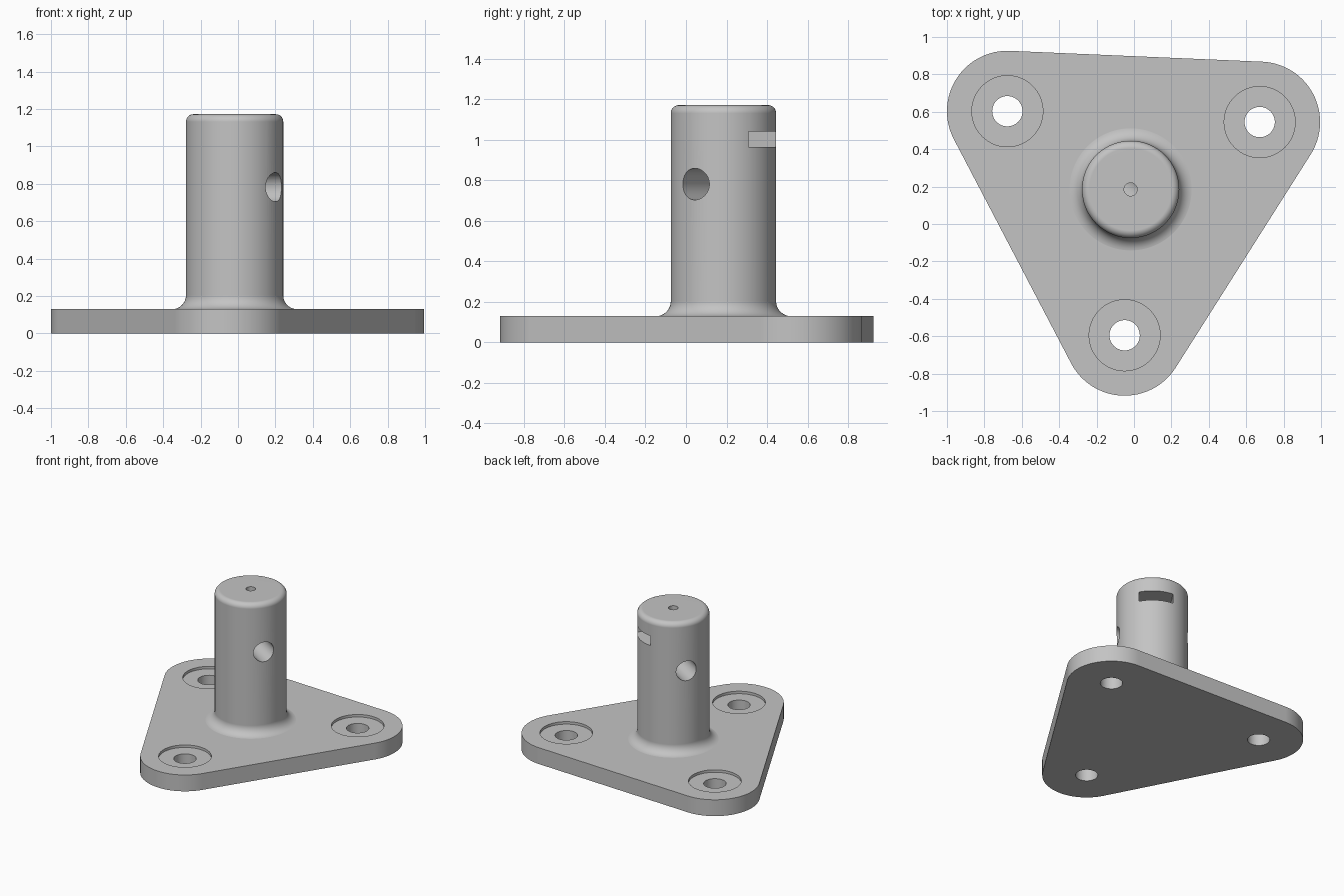
import bpy
import bmesh
from math import pi, sin, cos, atan2, radians
from mathutils import Matrix, Vector

if "Cube" in bpy.data.objects:
    bpy.data.objects.remove(bpy.data.objects["Cube"], do_unlink=True)

CORNERS = [Vector((-0.05, -0.595)), Vector((0.672, 0.545)), Vector((-0.677, 0.603))]
CORNER_R = 0.323
PLATE_T = 0.13
AXIS = Vector((-0.018, 0.185, 0))
POST_R, POST_TOP = 0.26, 1.172
TURN = radians(-33)          # direction of the cross hole

gray = bpy.data.materials.new("plain gray")
gray.use_nodes = True
gray.diffuse_color = (0.55, 0.55, 0.55, 1)
gray.node_tree.nodes["Principled BSDF"].inputs["Base Color"].default_value = gray.diffuse_color


def make_object(name, bm):
    bmesh.ops.recalc_face_normals(bm, faces=bm.faces)
    mesh = bpy.data.meshes.new(name)
    bm.to_mesh(mesh)
    bm.free()
    mesh.materials.append(gray)
    obj = bpy.data.objects.new(name, mesh)
    bpy.context.scene.collection.objects.link(obj)
    return obj


def cylinder(name, radius, low, high, matrix, sides=64):
    bm = bmesh.new()
    place = matrix @ Matrix.Translation((0, 0, (low + high) / 2))
    bmesh.ops.create_cone(bm, cap_ends=True, segments=sides, radius1=radius,
                          radius2=radius, depth=high - low, matrix=place)
    return make_object(name, bm)


def combine(target, tool, operation):
    mod = target.modifiers.new(tool.name, 'BOOLEAN')
    mod.operation, mod.solver, mod.object = operation, 'EXACT', tool
    bpy.context.view_layer.update()
    bpy.context.view_layer.objects.active = target
    bpy.ops.object.modifier_apply(modifier=mod.name)
    bpy.data.objects.remove(tool, do_unlink=True)


# Base plate: triangle with round corners
bm = bmesh.new()
outline = []
for i, c in enumerate(CORNERS):
    e_in, e_out = c - CORNERS[i - 1], CORNERS[(i + 1) % 3] - c
    start = atan2(-e_in.x, e_in.y)
    sweep = (atan2(-e_out.x, e_out.y) - start) % (2 * pi)
    for k in range(33):
        a = start + sweep * k / 32
        outline.append(bm.verts.new((c.x + CORNER_R * cos(a), c.y + CORNER_R * sin(a), 0)))
bottom = bm.faces.new(outline)
raised = bmesh.ops.extrude_face_region(bm, geom=[bottom], use_keep_orig=True)
bmesh.ops.translate(bm, vec=(0, 0, PLATE_T),
                    verts=[v for v in raised["geom"] if isinstance(v, bmesh.types.BMVert)])
body = make_object("mounting_base", bm)

# Post: turned profile with a foot fillet and a rounded top edge
FOOT, EDGE = 0.075, 0.04
profile = [(0, 0.06), (POST_R + FOOT, 0.06)]
for k in range(13):
    a = pi / 2 * k / 12
    profile.append((POST_R + FOOT * (1 - sin(a)), PLATE_T - 0.0005 + FOOT * (1 - cos(a))))
for k in range(9):
    a = pi / 2 * k / 8
    profile.append((POST_R - EDGE * (1 - cos(a)), POST_TOP - EDGE * (1 - sin(a))))
profile.append((0, POST_TOP))
bm = bmesh.new()
verts = [bm.verts.new((r, 0, z)) for r, z in profile]
edges = [bm.edges.new(pair) for pair in zip(verts, verts[1:])]
bmesh.ops.spin(bm, geom=verts + edges, cent=(0, 0, 0), axis=(0, 0, 1),
               angle=2 * pi, steps=96, use_merge=False)
bmesh.ops.remove_doubles(bm, verts=bm.verts, dist=0.0002)
bmesh.ops.translate(bm, vec=AXIS, verts=bm.verts)
combine(body, make_object("post", bm), 'UNION')

# Screw holes with shallow round seats
for c in CORNERS:
    at = Matrix.Translation((c.x, c.y, 0))
    combine(body, cylinder("screw_hole", 0.081, -0.1, 0.3, at), 'DIFFERENCE')
    combine(body, cylinder("screw_seat", 0.19, PLATE_T - 0.02, 0.3, at), 'DIFFERENCE')

# Cross hole through the post
to_axis = Matrix.Translation(AXIS)
across = (to_axis @ Matrix.Translation((0, 0, 0.782)) @ Matrix.Rotation(TURN, 4, 'Z')
          @ Matrix.Rotation(pi / 2, 4, 'Y'))
combine(body, cylinder("cross_hole", 0.078, -0.5, 0.5, across), 'DIFFERENCE')

# Nut slot, open at the back side only
bm = bmesh.new()
near, far = -0.12, 0.4
slot = (to_axis @ Matrix.Rotation(TURN + pi / 2, 4, 'Z')
        @ Matrix.Translation(((near + far) / 2, 0, 1.003))
        @ Matrix.Diagonal((far - near, 0.248, 0.077, 1)))
bmesh.ops.create_cube(bm, size=1, matrix=slot)
combine(body, make_object("nut_slot", bm), 'DIFFERENCE')

# Small set screw hole from the top down to the cross hole
combine(body, cylinder("set_screw_hole", 0.035, 0.78, 1.4, to_axis, 32), 'DIFFERENCE')

# Smooth curves, crisp edges
bpy.ops.object.select_all(action='DESELECT')
body.select_set(True)
bpy.context.view_layer.objects.active = body
bpy.ops.object.shade_smooth_by_angle(angle=radians(30))
weighted = body.modifiers.new("even_shading", 'WEIGHTED_NORMAL')
weighted.keep_sharp = True
